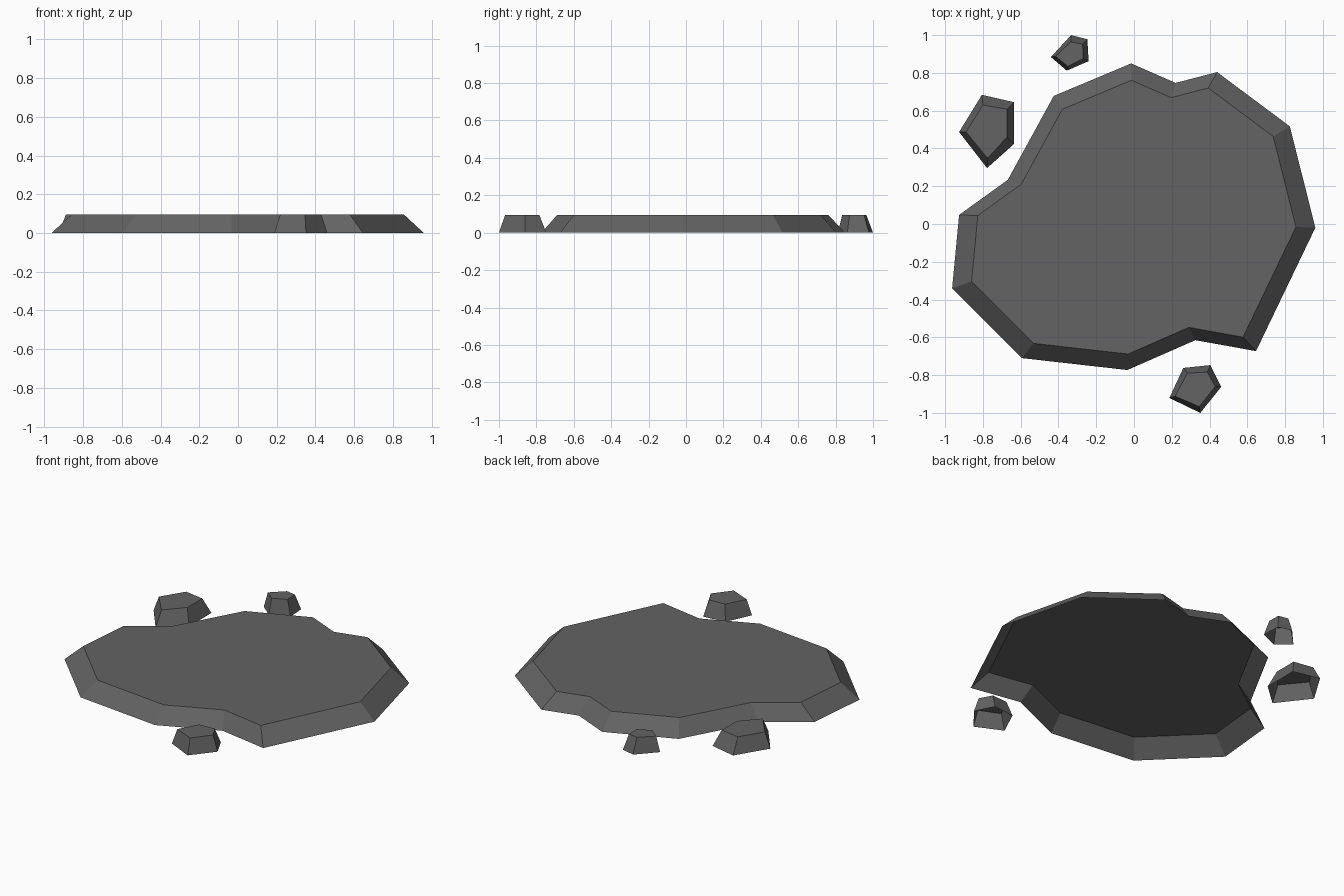
import bpy
import bmesh

HEIGHT = 0.095

stone = bpy.data.materials.new("dark_grey_stone")
stone.diffuse_color = (0.125, 0.125, 0.125, 1)


def shell(name, outer, inner):
    """Bevelled stone: clockwise ground outline rising to a smaller flat top, open below."""
    bm = bmesh.new()
    low = [bm.verts.new((x, y, 0)) for x, y in outer]
    high = [bm.verts.new((x, y, HEIGHT)) for x, y in inner]
    n = len(low)
    for i in range(n):
        j = (i + 1) % n
        bm.faces.new((low[i], high[i], high[j], low[j]))
    bm.faces.new(high[::-1])
    mesh = bpy.data.meshes.new(name)
    bm.to_mesh(mesh)
    bm.free()
    mesh.materials.append(stone)
    obj = bpy.data.objects.new(name, mesh)
    bpy.context.collection.objects.link(obj)
    return obj


# Large flat slab
slab = [(-0.015, 0.85), (0.22, 0.747), (0.44, 0.804), (0.825, 0.517), (0.96, -0.02),
        (0.646, -0.673), (0.325, -0.615), (-0.035, -0.773), (-0.594, -0.71),
        (-0.963, -0.342), (-0.926, 0.048), (-0.668, 0.234), (-0.425, 0.678)]
shell("slab", slab, [(x * 0.893, y * 0.893 + 0.002) for x, y in slab])

# Three loose stones around it
shell("left_stone",
      [(-0.805, 0.684), (-0.636, 0.645), (-0.636, 0.423), (-0.778, 0.296), (-0.926, 0.487)],
      [(-0.80, 0.63), (-0.673, 0.608), (-0.673, 0.46), (-0.775, 0.348), (-0.889, 0.487)])
shell("back_stone",
      [(-0.333, 1.0), (-0.247, 0.978), (-0.24, 0.862), (-0.356, 0.812), (-0.44, 0.884)],
      [(-0.335, 0.964), (-0.272, 0.952), (-0.269, 0.875), (-0.351, 0.835), (-0.415, 0.888)])
shell("front_stone",
      [(0.261, -0.762), (0.404, -0.747), (0.462, -0.862), (0.351, -1.0), (0.187, -0.921)],
      [(0.282, -0.79), (0.388, -0.784), (0.43, -0.86), (0.346, -0.967), (0.218, -0.912)])
